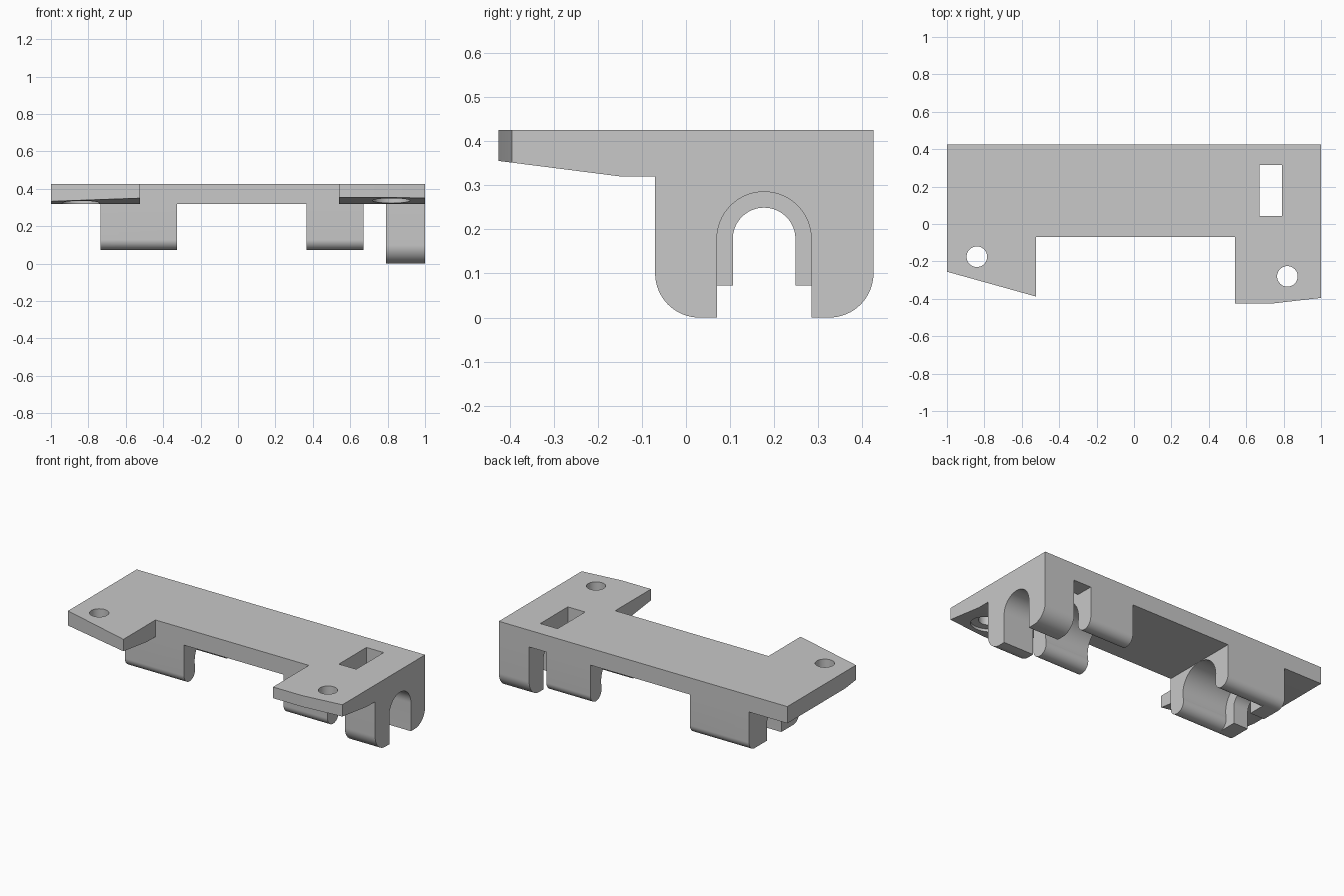
import bpy
import bmesh
from math import sin, cos, pi, radians
from mathutils import Vector

cube = bpy.data.objects.get("Cube")
if cube:
    bpy.data.objects.remove(cube, do_unlink=True)

grey = bpy.data.materials.new("plain grey")
grey.use_nodes = True
grey.diffuse_color = (0.58, 0.58, 0.58, 1)
grey.node_tree.nodes["Principled BSDF"].inputs["Base Color"].default_value = grey.diffuse_color

FRONT, BACK, TOP, UNDER = -0.07, 0.425, 0.425, 0.32
AXIS_Y, AXIS_Z = 0.177, 0.178
INSIDE = 0.37  # height at which legs end inside the plate


def prism(name, outline, lo, hi, axis="x"):
    """Extrude a closed outline: (y, z) points along x, or (x, y) points along z."""
    place = (lambda a, b, t: (t, a, b)) if axis == "x" else (lambda a, b, t: (a, b, t))
    bm = bmesh.new()
    face = bm.faces.new([bm.verts.new(place(a, b, lo)) for a, b in outline])
    grown = bmesh.ops.extrude_face_region(bm, geom=[face])
    move = Vector(place(0, 0, hi - lo))
    bmesh.ops.translate(bm, vec=move, verts=[v for v in grown["geom"] if isinstance(v, bmesh.types.BMVert)])
    bmesh.ops.recalc_face_normals(bm, faces=bm.faces)
    mesh = bpy.data.meshes.new(name)
    bm.to_mesh(mesh)
    bm.free()
    mesh.materials.append(grey)
    obj = bpy.data.objects.new(name, mesh)
    bpy.context.collection.objects.link(obj)
    return obj


def arc(cx, cy, r, start, end, steps):
    angles = [radians(start + (end - start) * i / steps) for i in range(steps + 1)]
    return [(cx + r * cos(a), cy + r * sin(a)) for a in angles]


def circle(cx, cy, r, steps=48):
    return arc(cx, cy, r, 0, 360, steps)[:-1]


def combine(target, tool, operation):
    mod = target.modifiers.new(tool.name, "BOOLEAN")
    mod.operation = operation
    mod.solver = "EXACT"
    mod.object = tool
    bpy.context.view_layer.objects.active = target
    bpy.ops.object.modifier_apply(modifier=mod.name)
    bpy.data.objects.remove(tool, do_unlink=True)


def slotted_outline(bottom, corner, slot):
    """Block with rounded outer corners and an arched slot open at the bottom."""
    return ([(BACK, INSIDE), (FRONT, INSIDE)]
            + arc(FRONT + corner, bottom + corner, corner, 180, 270, 16)
            + [(AXIS_Y - slot, bottom)]
            + arc(AXIS_Y, AXIS_Z, slot, 180, 0, 32)
            + [(AXIS_Y + slot, bottom)]
            + arc(BACK - corner, bottom + corner, corner, 270, 360, 16))


def clip_outline(bottom, tip, bore):
    """Two round-tipped jaws flowing smoothly into a round cradle."""
    return ([(BACK, INSIDE), (FRONT, INSIDE)]
            + arc(FRONT + tip, bottom + tip, tip, 180, 374, 28)
            + arc(AXIS_Y, AXIS_Z, bore, 194, -14, 40)
            + arc(BACK - tip, bottom + tip, tip, 166, 360, 28))


# Top plate with two front tabs
plate_outline = [(-1, BACK), (-1, -0.255), (-0.523, -0.388), (-0.523, FRONT), (0.54, FRONT),
                 (0.54, -0.425), (0.74, -0.425), (1, -0.395), (1, BACK)]
bracket = prism("mounting_bracket", plate_outline, UNDER, TOP, "z")

# Tapered underside of the tabs
taper = [(-0.15, UNDER), (-0.425, 0.355), (-0.5, 0.3645), (-0.5, 0.2), (-0.15, 0.2)]
combine(bracket, prism("taper_cutter", taper, -1.1, 1.1), "DIFFERENCE")

# Two clips, the stop wall at the end of one, and the taller end block
clip = clip_outline(0.073, 0.055, 0.142)
combine(bracket, prism("right_clip", clip, -0.64, -0.325), "UNION")
combine(bracket, prism("left_clip", clip, 0.365, 0.67), "UNION")
combine(bracket, prism("stop_wall", slotted_outline(0.073, 0.055, 0.071), -0.735, -0.635), "UNION")
combine(bracket, prism("end_block", slotted_outline(0, 0.1, 0.107), 0.79, 1), "UNION")

# Rectangular window in the plate
window = [(0.67, 0.042), (0.79, 0.042), (0.79, 0.315), (0.67, 0.315)]
combine(bracket, prism("window_cutter", window, 0.3, 0.5, "z"), "DIFFERENCE")

# Screw holes with recesses below
for x, y in ((-0.84, -0.175), (0.82, -0.28)):
    combine(bracket, prism("screw_hole", circle(x, y, 0.055), 0.2, 0.5, "z"), "DIFFERENCE")
    combine(bracket, prism("screw_recess", circle(x, y, 0.1), 0.2, 0.365, "z"), "DIFFERENCE")

bpy.ops.object.select_all(action="DESELECT")
bracket.select_set(True)
bpy.context.view_layer.objects.active = bracket
bpy.ops.object.shade_smooth_by_angle(angle=radians(25))
